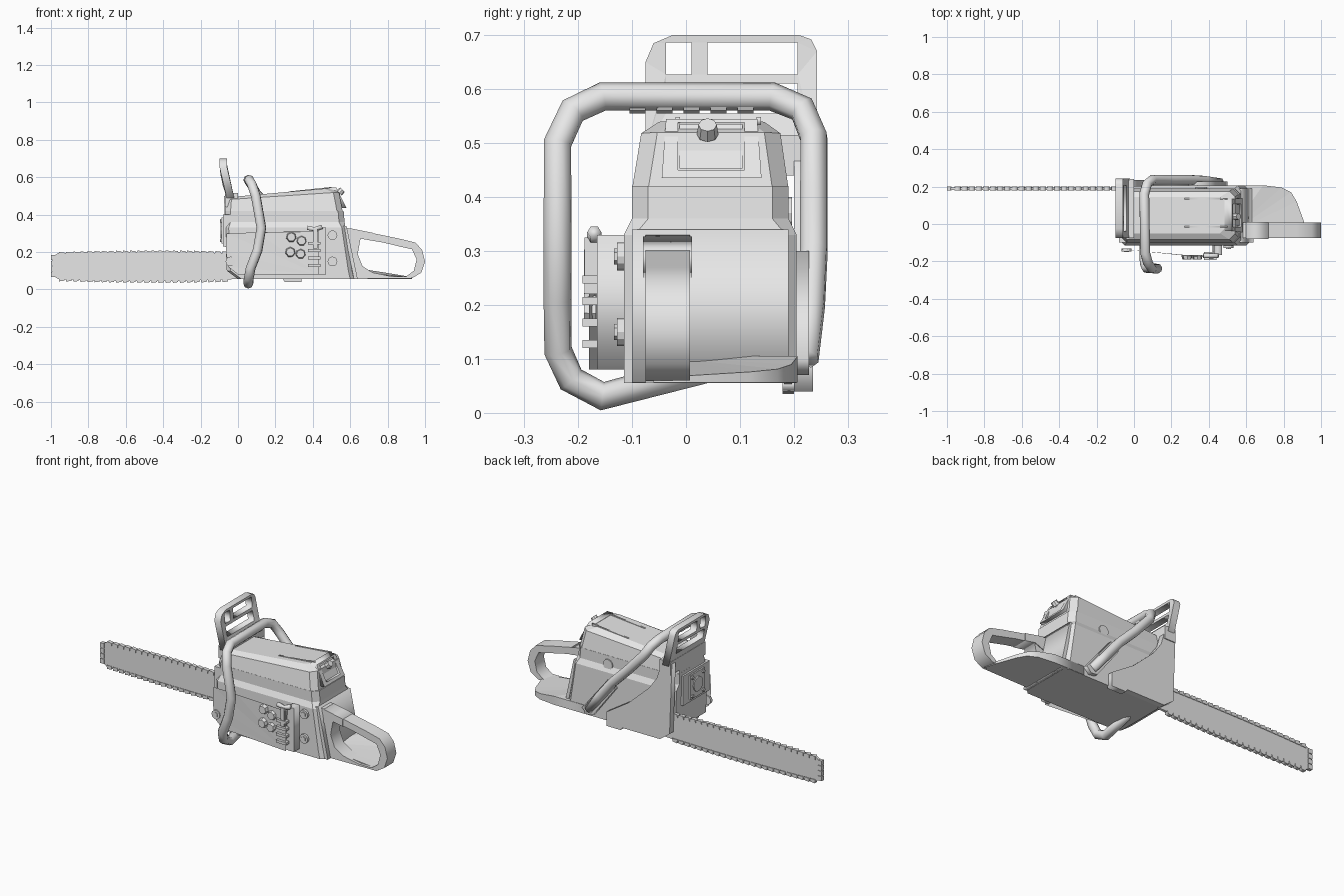
import bpy, bmesh, math
from mathutils import Matrix, Vector

if "Cube" in bpy.data.objects:
    bpy.data.objects.remove(bpy.data.objects["Cube"])

grey = bpy.data.materials.new("plain grey")
grey.use_nodes = True
grey.diffuse_color = (0.8, 0.8, 0.8, 1)
grey.node_tree.nodes["Principled BSDF"].inputs["Base Color"].default_value = (0.8, 0.8, 0.8, 1)

# Plane axes: columns are the images of the profile's u, v and depth
PLANES = {
    "XZ": Matrix(((1, 0, 0), (0, 0, 1), (0, 1, 0))).to_4x4(),
    "YZ": Matrix(((0, 0, 1), (1, 0, 0), (0, 1, 0))).to_4x4(),
    "XY": Matrix.Identity(4),
}


def finish(name, bm):
    bmesh.ops.remove_doubles(bm, verts=bm.verts, dist=0.0001)
    bmesh.ops.recalc_face_normals(bm, faces=bm.faces)
    me = bpy.data.meshes.new(name)
    bm.to_mesh(me)
    bm.free()
    me.materials.append(grey)
    ob = bpy.data.objects.new(name, me)
    bpy.context.collection.objects.link(ob)
    return ob


def curve_bmesh(cu):
    ob = bpy.data.objects.new("temp", cu)
    bpy.context.collection.objects.link(ob)
    dg = bpy.context.evaluated_depsgraph_get()
    me = bpy.data.meshes.new_from_object(ob.evaluated_get(dg))
    bm = bmesh.new()
    bm.from_mesh(me)
    bpy.data.objects.remove(ob)
    bpy.data.meshes.remove(me)
    return bm


def prism(name, plane, loops, lo, hi, warp=None):
    """Extrude an outline (further loops are holes) from lo to hi."""
    cu = bpy.data.curves.new(name, "CURVE")
    cu.dimensions, cu.fill_mode, cu.extrude = "2D", "BOTH", (hi - lo) / 2
    for loop in loops:
        sp = cu.splines.new("POLY")
        sp.points.add(len(loop) - 1)
        for p, (u, v) in zip(sp.points, loop):
            p.co = (u, v, 0, 1)
        sp.use_cyclic_u = True
    bm = curve_bmesh(cu)
    bm.transform(PLANES[plane] @ Matrix.Translation((0, 0, (lo + hi) / 2)))
    if warp:
        for v in bm.verts:
            warp(v.co)
    return finish(name, bm)


def tube(name, points, radius, res=2):
    cu = bpy.data.curves.new(name, "CURVE")
    cu.dimensions, cu.bevel_depth, cu.bevel_resolution = "3D", radius, res
    cu.use_fill_caps = True
    sp = cu.splines.new("POLY")
    sp.points.add(len(points) - 1)
    for p, co in zip(sp.points, points):
        p.co = (*co, 1)
    return finish(name, curve_bmesh(cu))


def box(name, x, y, z):
    bm = bmesh.new()
    bmesh.ops.create_cube(bm, size=1)
    for v in bm.verts:
        v.co = [(a + b) / 2 + c * (b - a) for (a, b), c in zip((x, y, z), v.co)]
    return finish(name, bm)


def disc(name, centre, axis, radius, depth, sides=10, top=1.0):
    bm = bmesh.new()
    bmesh.ops.create_cone(bm, cap_ends=True, segments=sides, radius1=radius,
                          radius2=radius * top, depth=depth)
    turn = Vector((0, 0, 1)).rotation_difference(Vector(axis)).to_matrix().to_4x4()
    bm.transform(Matrix.Translation(centre) @ turn)
    return finish(name, bm)


def loft(name, levels):
    """Stack chamfered rectangles: front z, rear z, x0, x1, y0, y1, chamfer."""
    bm = bmesh.new()
    rings = []
    for zf, zr, x0, x1, y0, y1, c in levels:
        xy = [(x0 + c, y0), (x1 - c, y0), (x1, y0 + c), (x1, y1 - c),
              (x1 - c, y1), (x0 + c, y1), (x0, y1 - c), (x0, y0 + c)]
        rings.append([bm.verts.new((x, y, zf + (zr - zf) * (x - x0) / (x1 - x0))) for x, y in xy])
    for a, b in zip(rings, rings[1:]):
        for i in range(8):
            j = (i + 1) % 8
            bm.faces.new((a[i], a[j], b[j], b[i]))
    bm.faces.new(rings[0])
    bm.faces.new(rings[-1])
    return finish(name, bm)


def rect(u0, u1, v0, v1):
    return [(u0, v0), (u1, v0), (u1, v1), (u0, v1)]


# Engine housing and top cover
L, R = -0.115, 0.205
loft("engine_housing", [
    (.055, .055, 0, .62, L, R, .02), (.1, .1, -.06, .61, L, R, .02),
    (.33, .33, -.07, .575, L, R, .02), (.36, .36, -.07, .57, -.1, .19, .03),
    (.42, .42, -.07, .565, -.1, .19, .03)])
loft("top_cover", [
    (.415, .415, -.07, .56, -.1, .19, .03), (.48, .52, -.065, .54, -.083, .175, .03),
    (.495, .542, -.03, .49, -.05, .145, .03)])
prism("rear_seam", "XZ", [[(.562, .34), (.58, .34), (.64, .056), (.62, .056)]], -.1, .19)

# Filter panel on the sloping rear of the top cover
def lean(co):
    co.x -= (co.z - .435) * .5
prism("filter_panel", "YZ", [[(-.045, .435), (.14, .435), (.132, .545), (-.037, .545)],
                             rect(-.015, .108, .45, .538)], .54, .58, lean)
prism("filter_panel_inner", "YZ", [rect(-.012, .105, .453, .535)], .54, .572, lean)
disc("filter_knob_stem", (.535, .04, .515), (.7, 0, .7), .012, .04, 8)
disc("filter_knob", (.55, .04, .525), (.7, 0, .7), .02, .025, 8, .85)
for y in (-.015, .135):
    prism("cover_rail", "XZ", [[(.27, .515), (.5, .535), (.5, .548), (.27, .524)]], y - .004, y + .004)

# Rear handle and foot plate
prism("rear_handle", "XZ", [
    [(.56, .335), (.6, .325), (.75, .295), (.87, .27), (.95, .25), (.985, .21), (1, .15),
     (.98, .09), (.93, .06), (.58, .056)],
    [(.655, .272), (.78, .25), (.88, .226), (.93, .215), (.955, .16), (.94, .1), (.9, .07),
     (.82, .07), (.72, .09), (.665, .125), (.64, .19)]], -.075, .007)
prism("handle_grip", "XZ", [[(.6, .327), (.72, .303), (.72, .26), (.655, .272), (.6, .25)]], -.08, .011)

def slope_plate(co):
    if co.z > .08:
        co.z -= max(0, co.x - .7) * .17
prism("foot_plate", "XY", [[(.5, -.06), (.93, -.06), (.91, .01), (.87, .12), (.84, .17),
                            (.79, .195), (.69, .207), (.5, .207)]], .056, .105, slope_plate)

# Guide bar with a ring of chain teeth
prism("guide_bar", "XZ", [[(.1, .06), (-.1, .052), (-.4, .044), (-.8, .048), (-.96, .056),
                           (-.985, .07), (-.995, .1), (-.995, .15), (-.985, .18), (-.96, .195),
                           (-.8, .199), (-.4, .203), (-.1, .195), (.1, .185)]], .182, .196)
for i in range(24):
    x = -.96 + i * .038
    bulge = .008 * (1 - ((x + .45) / .5) ** 2)
    for base, side in ((.19, 1), (.054, -1)):
        z = base + side * bulge
        prism("chain_tooth", "XZ", [[(x, z - side * .01), (x + .034, z - side * .01),
              (x + .032, z + side * .007), (x + .004, z + side * .011)]], .179, .2)
for z in (.08, .11, .14, .17):
    box("chain_tip_link", (-1, -.975), (.179, .2), (z - .013, z + .013))

# Clutch cover on the left
prism("clutch_cover", "XZ", [[(-.075, .5), (-.01, .5), (.02, .4), (.07, .33), (.2, .21),
                              (.34, .12), (.34, .04), (.25, .04), (.24, .055), (0, .055),
                              (-.06, .1)]], .2, .235)
disc("side_cap", (.36, .19, .37), (0, 1, 0), .03, .012, 12)

# Hand guard, leaning forward toward its top
def guard_lean(co):
    co.x += .9 * max(0, .7 - co.z) ** 2
prism("hand_guard", "YZ", [
    [(-.075, .49), (-.075, .65), (-.06, .685), (-.025, .7), (.21, .7), (.232, .692),
     (.243, .67), (.243, .49)],
    rect(-.037, .01, .627, .686), rect(.04, .207, .627, .686),
    rect(-.037, .207, .555, .61)], -.1, -.06, guard_lean)
box("guard_mount", (-.07, .0), (-.075, .24), (.44, .515))

# Muffler on the front end
box("muffler", (-.08, -.03), (-.1, .14), (.23, .4))
box("muffler_plate", (-.088, -.07), (-.045, .085), (.245, .385))
disc("muffler_outlet", (-.088, .02, .315), (-1, 0, 0), .042, .012, 12)
for y in (-.03, .07):
    for z in (.262, .368):
        disc("muffler_bolt", (-.09, y, z), (-1, 0, 0), .01, .012, 6)

# Wrap-around front handle
tube("front_handle", [
    (.055, .05, .085), (.055, -.155, .031), (.058, -.213, .062), (.068, -.237, .115),
    (.105, -.238, .21), (.125, -.238, .33), (.095, -.238, .5), (.075, -.21, .56),
    (.06, -.155, .586), (.055, .16, .586), (.07, .215, .563), (.1, .237, .51),
    (.2, .237, .4), (.3, .237, .3), (.38, .232, .2), (.46, .22, .1)], .0265)
for y in (-.04, .01, .06, .11, -.09):
    disc("finger_ridge", (.056, y, .572), (0, 1, 0), .017, .03, 8)
prism("handle_socket", "XZ", [[(.29, .26), (.34, .3), (.5, .1), (.47, .07), (.43, .075)]], .2, .228)

# Starter cover, growing deeper toward the rear
def deepen(co):
    if co.y < -.13:
        t = max(0, min(1, (co.x + .06) / .44))
        co.y = -.135 - .045 * t
        co.x -= .05 * max(0, co.x - .3) / .18
        co.z += .02 if co.z < .15 else -.02
prism("starter_cover", "XZ", [[(0, .06), (.48, .06), (.48, .33), (.3, .33), (.1, .325), (-.06, .32),
                               (-.065, .22), (-.05, .1)]], L, -.15, deepen)
prism("vent_strip", "XZ", [[(.42, .08), (.47, .08), (.47, .33), (.43, .33)]], -.165, L)
for x, z in ((.285, .28), (.34, .26), (.28, .2), (.335, .19)):
    disc("cover_boss", (x, -.178, z), (0, -1, 0), .028, .022, 7, .8)
for i in range(4):
    box("vent_fin", (.375, .44), (-.192, -.15), (.12 + i * .04, .135 + i * .04))
tube("starter_grip", [(.37, -.17, .33), (.41, -.17, .322), (.45, -.17, .335)], .013, 1)
box("starter_grip_stem", (.4, .425), (-.188, -.155), (.22, .325))
for x, z, y in ((.505, .29, -.12), (.505, .15, -.12), (-.04, .15, -.138)):
    disc("cover_bolt", (x, y, z), (0, -1, 0), .026, .016, 12)
    disc("bolt_head", (x, y - .008, z), (0, -1, 0), .015, .01, 6)
